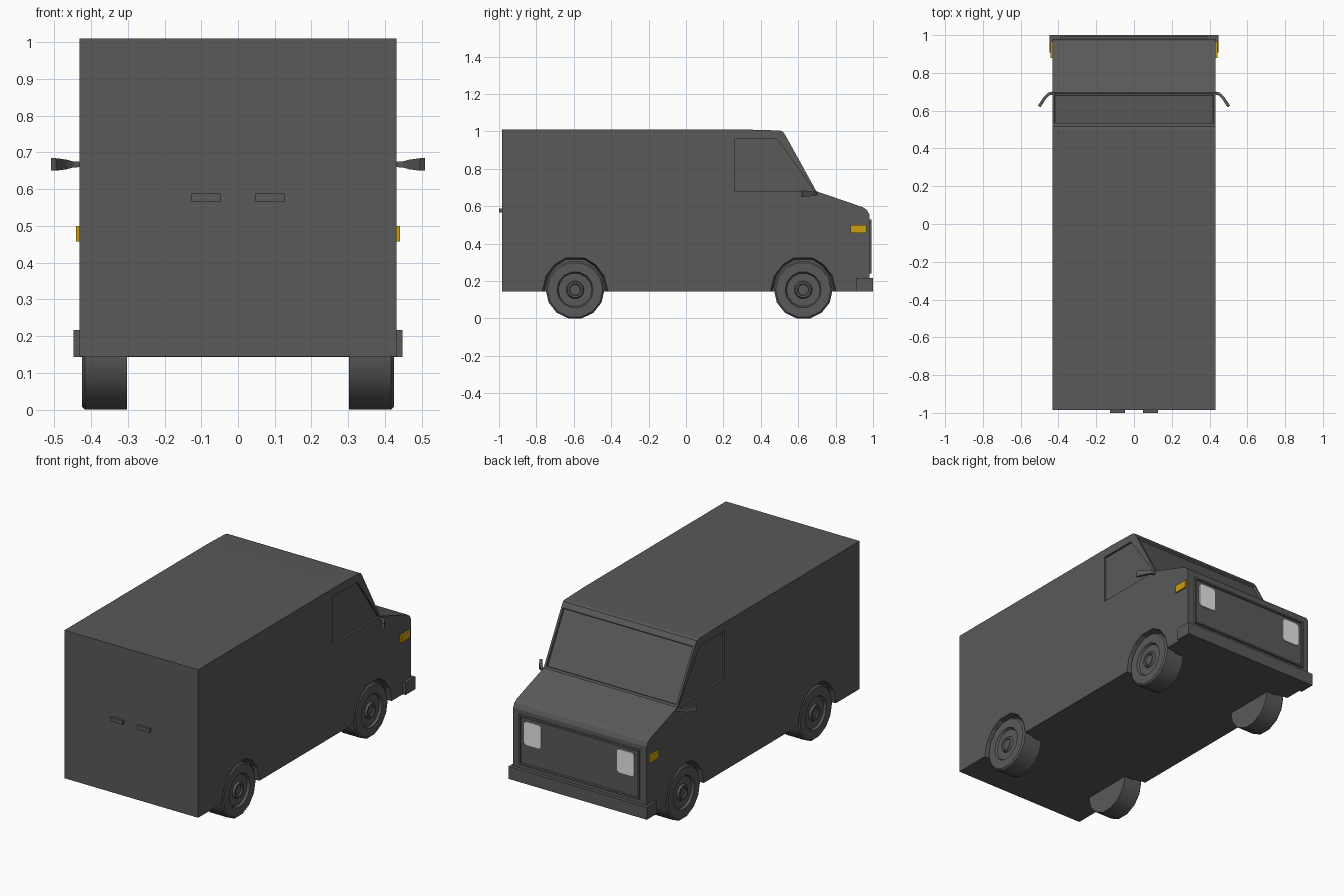
import bpy, bmesh, math
from mathutils import Vector

if "Cube" in bpy.data.objects:
    bpy.data.objects.remove(bpy.data.objects["Cube"])


def material(name, rgb):
    m = bpy.data.materials.new(name)
    m.diffuse_color = (*rgb, 1)
    m.use_nodes = True
    m.node_tree.nodes["Principled BSDF"].inputs["Base Color"].default_value = m.diffuse_color
    return m


GREY = material("dark grey", (0.1, 0.1, 0.1))
AMBER = material("amber", (0.6, 0.35, 0.005))
LAMP = material("lamp white", (0.8, 0.8, 0.8))


def finish(name, bm, mat=GREY, smooth=False):
    bmesh.ops.recalc_face_normals(bm, faces=bm.faces)
    me = bpy.data.meshes.new(name)
    bm.to_mesh(me)
    bm.free()
    me.materials.append(mat)
    ob = bpy.data.objects.new(name, me)
    bpy.context.collection.objects.link(ob)
    if smooth:
        bpy.ops.object.select_all(action='DESELECT')
        ob.select_set(True)
        bpy.context.view_layer.objects.active = ob
        bpy.ops.object.shade_smooth_by_angle(angle=math.radians(30))
    return ob


def bridge(bm, a, b):
    for i in range(len(a)):
        j = (i + 1) % len(a)
        bm.faces.new((a[i], a[j], b[j], b[i]))


def prism(x0, x1, pts, end_pts=None):
    """Side outline (y, z) extruded along x, optionally to a second outline."""
    bm = bmesh.new()
    a = [bm.verts.new((x0, y, z)) for y, z in pts]
    b = [bm.verts.new((x1, y, z)) for y, z in (end_pts or pts)]
    bridge(bm, a, b)
    bm.faces.new(a)
    bm.faces.new(b)
    return bm


def box(name, lo, hi, mat=GREY):
    return finish(name, prism(lo[0], hi[0], [(lo[1], lo[2]), (hi[1], lo[2]),
                                             (hi[1], hi[2]), (lo[1], hi[2])]), mat)


W = 0.432
AXLES = (-0.593, 0.627)

# body shell with recessed windshield
outline = [(-0.985, 0.145), (-0.985, 1.01), (0.32, 1.01), (0.5, 1.005), (0.517, 1.0),
           (0.53, 0.982), (0.697, 0.68), (0.945, 0.595), (0.968, 0.58),
           (0.98, 0.555), (0.98, 0.145)]
bm = prism(-W, W, outline)
bmesh.ops.recalc_face_normals(bm, faces=bm.faces)
glass = [f for f in bm.faces if f.normal.y > 0.7 and 0.75 < f.calc_center_median().z < 0.9]
bmesh.ops.inset_region(bm, faces=glass, thickness=0.017, depth=0)
bmesh.ops.inset_region(bm, faces=glass, thickness=0.003, depth=-0.012)
body = finish("body", bm)

# recessed side windows and wheel arches
half = [(0.178, 0.10), (0.178, 0.145), (0.157, 0.23), (0.11, 0.29), (0.05, 0.326)]
arch = half + [(-y, z) for y, z in reversed(half)]
window = [(0.26, 0.68), (0.687, 0.68), (0.648, 0.735), (0.487, 0.96), (0.26, 0.96)]
cutters = []
for s in (-1, 1):
    cutters.append(finish("window_cutter", prism(s * (W - 0.012), s * 0.5, window)))
    for c in AXLES:
        outer = [(c + y, z) for y, z in arch]
        inner = [(c + y * 0.93, z * 0.97) for y, z in arch]
        cutters.append(finish("arch_cutter", prism(s * 0.36, s * 0.45, inner, outer)))
bpy.context.view_layer.objects.active = body
for c in cutters:
    mod = body.modifiers.new("cut", 'BOOLEAN')
    mod.operation = 'DIFFERENCE'
    mod.solver = 'EXACT'
    mod.object = c
    bpy.ops.object.modifier_apply(modifier=mod.name)
for c in cutters:
    bpy.data.objects.remove(c)


# wheels: tyre, dished rim and hub turned around the axle
def wheel(name, s, yc, n=14):
    bm = bmesh.new()
    prof = [(0.302, 0.157), (0.417, 0.157), (0.425, 0.148), (0.425, 0.097),
            (0.412, 0.09), (0.412, 0.048), (0.424, 0.042), (0.424, 0.032), (0.416, 0.028)]
    rings = []
    for x, r in prof:
        rings.append([bm.verts.new((s * x, yc + r * math.sin(2 * math.pi * (i + 0.5) / n),
                                    0.153 - r * math.cos(2 * math.pi * (i + 0.5) / n)))
                      for i in range(n)])
    for a, b in zip(rings, rings[1:]):
        bridge(bm, a, b)
    bm.faces.new(rings[0])
    bm.faces.new(rings[-1])
    finish(name, bm, smooth=True)


for s, side in ((-1, "left"), (1, "right")):
    for c, end in zip(AXLES, ("rear", "front")):
        wheel(f"{end}_wheel_{side}", s, c)

    # amber side markers
    xs = sorted((s * 0.425, s * 0.441))
    box(f"side_marker_{side}", (xs[0], 0.88, 0.457), (xs[1], 0.965, 0.5), AMBER)

    # rear door handles
    xs = sorted((s * 0.047, s * 0.127))
    box(f"door_handle_{side}", (xs[0], -1.0, 0.566), (xs[1], -0.98, 0.588))

    # mirrors: thin arm widening into a swept-back housing
    path = [(0.425, 0.695, 0.007), (0.452, 0.688, 0.008), (0.472, 0.668, 0.013),
            (0.502, 0.622, 0.017)]
    bm = bmesh.new()
    rings = []
    for i, (x, y, h) in enumerate(path):
        p = Vector(path[max(i - 1, 0)][:2])
        q = Vector(path[min(i + 1, len(path) - 1)][:2])
        d = (q - p).normalized()
        nx, ny = -d.y * 0.008, d.x * 0.008
        rings.append([bm.verts.new((s * (x + k * nx), y + k * ny, 0.667 + m * h))
                      for k, m in ((-1, -1), (1, -1), (1, 1), (-1, 1))])
    for a, b in zip(rings, rings[1:]):
        bridge(bm, a, b)
    bm.faces.new(rings[0])
    bm.faces.new(rings[-1])
    finish(f"mirror_{side}", bm)

    # headlights with rounded corners
    bm = bmesh.new()
    rim = []
    for k, (cx, cz) in enumerate(((1, 1), (-1, 1), (-1, -1), (1, -1))):
        for j in range(4):
            t = math.radians(90 * k + 30 * j)
            rim.append((s * 0.3 + cx * 0.037 + 0.018 * math.cos(t),
                        0.433 + cz * 0.05 + 0.018 * math.sin(t)))
    back = [bm.verts.new((x, 0.978, z)) for x, z in rim]
    front = [bm.verts.new((x, 0.988, z)) for x, z in rim]
    bridge(bm, back, front)
    bm.faces.new(back)
    bm.faces.new(front)
    finish(f"headlight_{side}", bm, LAMP)

# grille surround: raised frame with a sunken panel
bm = prism(-0.39, 0.39, [(0.97, 0.24), (0.992, 0.24), (0.992, 0.53), (0.97, 0.53)])
bmesh.ops.recalc_face_normals(bm, faces=bm.faces)
panel = [f for f in bm.faces if f.normal.y > 0.9]
bmesh.ops.inset_region(bm, faces=panel, thickness=0.014, depth=0)
bmesh.ops.inset_region(bm, faces=panel, thickness=0.003, depth=-0.009)
finish("grille", bm)

# front bumper
box("front_bumper", (-0.447, 0.908, 0.143), (0.447, 1.0, 0.216))
